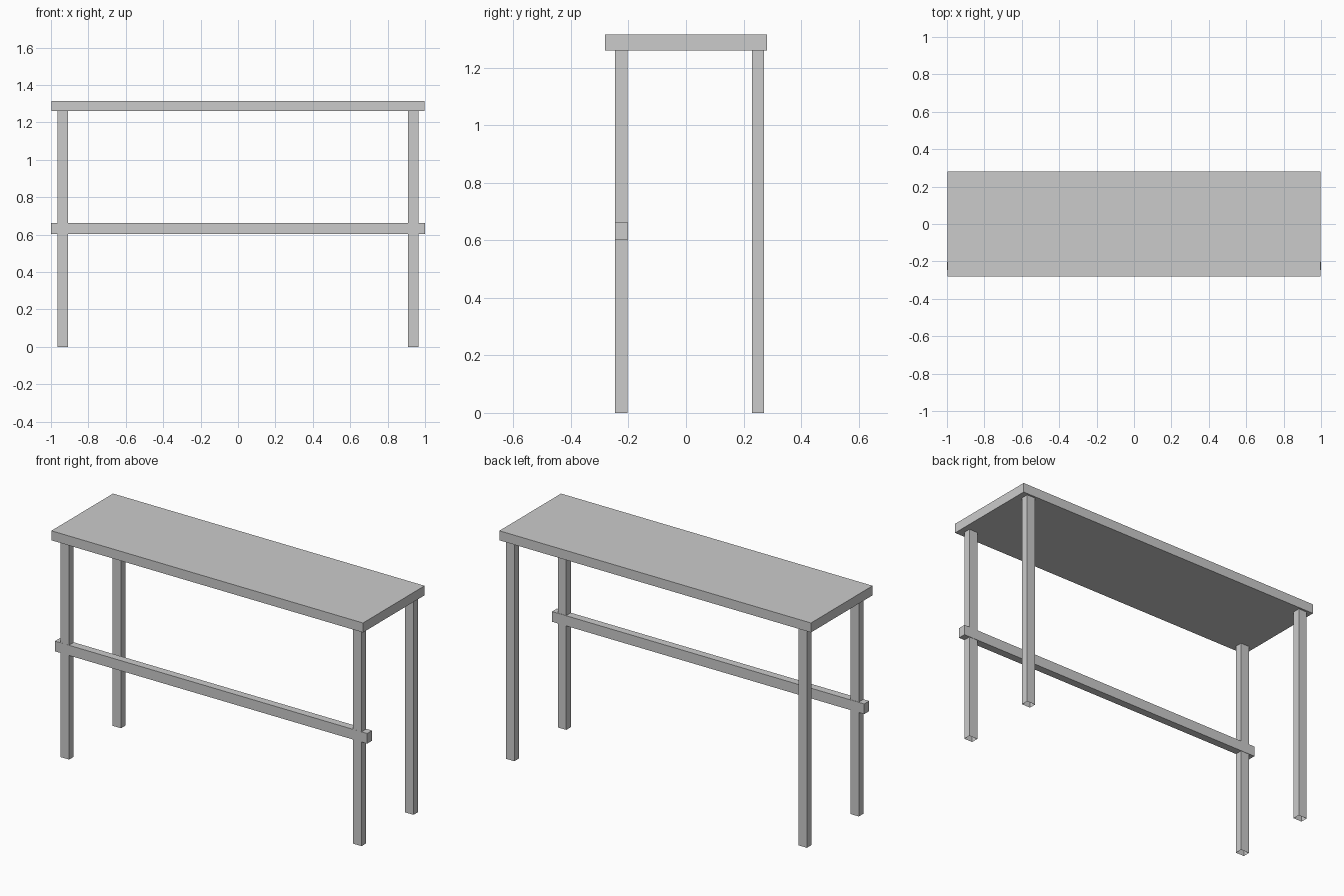
import bpy, bmesh
from mathutils import Vector

if "Cube" in bpy.data.objects:
    bpy.data.objects.remove(bpy.data.objects["Cube"])


def box(name, lo, hi, open_ends=False):
    """Axis-aligned box between two corners, optionally open at top and bottom."""
    lo, hi = Vector(lo), Vector(hi)
    bm = bmesh.new()
    bmesh.ops.create_cube(bm, size=1)
    bmesh.ops.scale(bm, vec=hi - lo, verts=bm.verts)
    bmesh.ops.translate(bm, vec=(lo + hi) / 2, verts=bm.verts)
    if open_ends:
        bm.normal_update()
        ends = [f for f in bm.faces if abs(f.normal.z) > 0.9]
        bmesh.ops.delete(bm, geom=ends, context='FACES_ONLY')
    mesh = bpy.data.meshes.new(name)
    bm.to_mesh(mesh)
    bm.free()
    obj = bpy.data.objects.new(name, mesh)
    bpy.context.collection.objects.link(obj)
    return obj


TOP_Z, UNDERSIDE_Z = 1.315, 1.26

# Table top
box("table_top", (-0.998, -0.282, UNDERSIDE_Z), (0.998, 0.282, TOP_Z))

# Four hollow square legs, open at the feet
for side, x0, x1 in (("left", -0.964, -0.91), ("right", 0.91, 0.964)):
    for end, y0, y1 in (("front", -0.246, -0.204), ("back", 0.229, 0.271)):
        box(f"{end}_{side}_leg", (x0, y0, 0), (x1, y1, UNDERSIDE_Z), open_ends=True)

# Front stretcher rail, flush with the front legs
box("front_rail", (-1, -0.2465, 0.603), (1, -0.202, 0.662))
